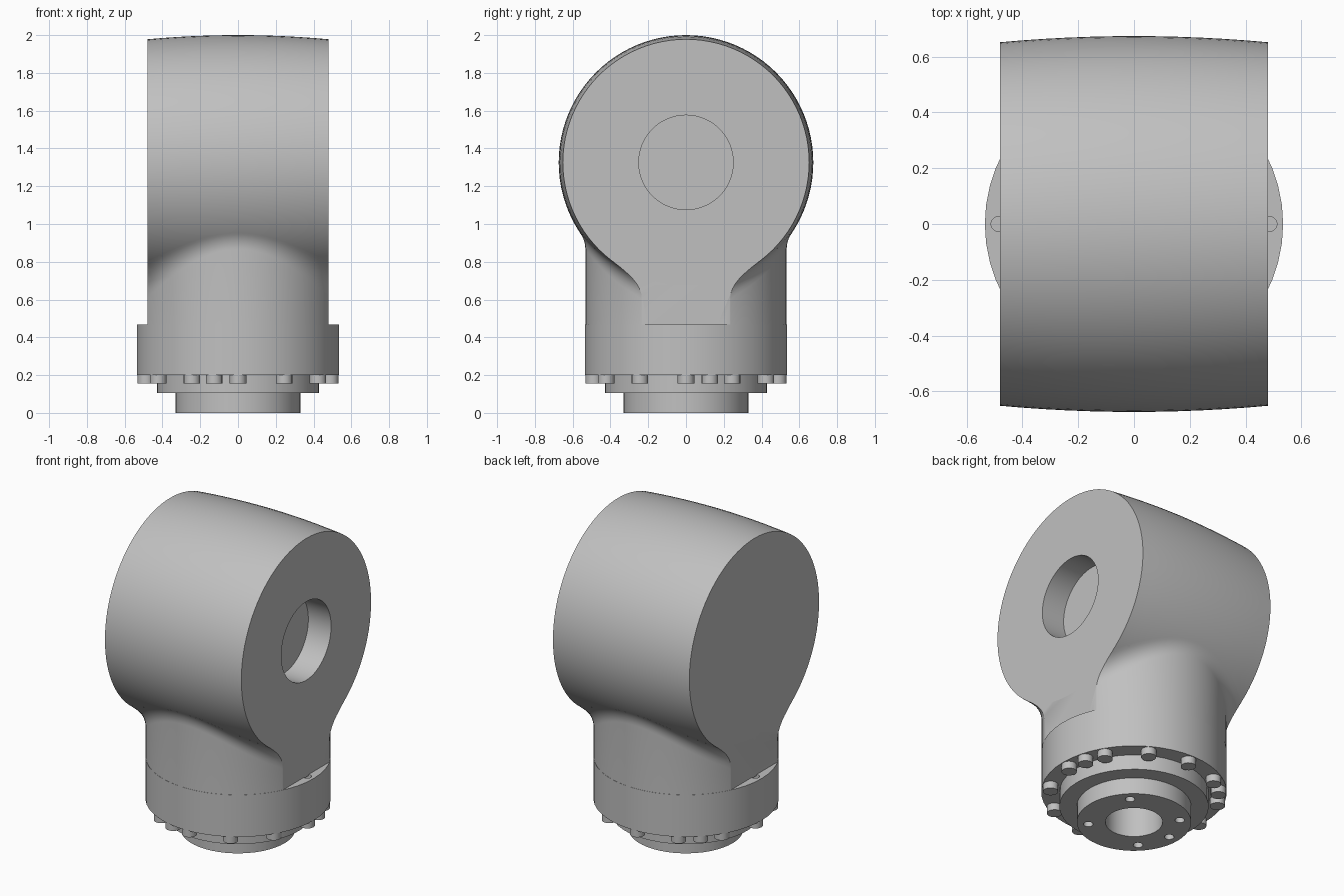
import bpy, bmesh
from math import sin, cos, tan, atan, pi, sqrt, radians
from mathutils import Matrix, Vector

cube = bpy.data.objects.get("Cube")
if cube:
    bpy.data.objects.remove(cube)

# One grey for the whole casting
grey = bpy.data.materials.new("plain_grey")
grey.use_nodes = True
COLOR = (0.53, 0.53, 0.53, 1)
grey.diffuse_color = COLOR
grey.node_tree.nodes["Principled BSDF"].inputs["Base Color"].default_value = COLOR

DRUM_Z, DRUM_R, CROWN, HALF_W = 1.326, 0.674, 0.022, 0.48
NECK_R, COLLAR_R, COLLAR_TOP = 0.533, 0.535, 0.467


def finish(name, bm):
    bmesh.ops.remove_doubles(bm, verts=bm.verts, dist=0.0001)
    bmesh.ops.recalc_face_normals(bm, faces=bm.faces)
    mesh = bpy.data.meshes.new(name)
    bm.to_mesh(mesh)
    bm.free()
    mesh.materials.append(grey)
    ob = bpy.data.objects.new(name, mesh)
    bpy.context.collection.objects.link(ob)
    return ob


def lathe(bm, profile, segments, matrix=Matrix()):
    """Revolve (radius, height) points; profile may be a function of the angle."""
    rings = []
    for i in range(segments):
        a = 2 * pi * i / segments
        points = profile(a) if callable(profile) else profile
        rings.append([bm.verts.new(matrix @ Vector((r * cos(a), r * sin(a), z)))
                      for r, z in points])
    for i, ring in enumerate(rings):
        nxt = rings[(i + 1) % segments]
        for j in range(len(ring) - 1):
            bm.faces.new((ring[j], nxt[j], nxt[j + 1], ring[j + 1]))


def rod(bm, radius, low, high, matrix, segments=16):
    lathe(bm, [(0, low), (radius, low), (radius, high), (0, high)], segments, matrix)


def smooth(ob, angle=30):
    bpy.ops.object.select_all(action='DESELECT')
    ob.select_set(True)
    bpy.context.view_layer.objects.active = ob
    bpy.ops.object.shade_smooth_by_angle(angle=radians(angle))


def around(radius, degrees):
    a = radians(degrees)
    return Matrix.Translation((radius * cos(a), radius * sin(a), 0))


def crown_radius(x):
    return DRUM_R - CROWN * (min(abs(x), HALF_W) / HALF_W) ** 2


# Crowned drum lying along x, with a round pocket in its +x face
steps = [HALF_W * (i / 6 - 1) for i in range(13)]
outline = [(0, -HALF_W)] + [(crown_radius(x), x) for x in steps]
outline += [(0.25, HALF_W), (0.25, HALF_W - 0.16), (0, HALF_W - 0.16)]
bm = bmesh.new()
lathe(bm, outline, 96, Matrix.Translation((0, 0, DRUM_Z)) @ Matrix.Rotation(pi / 2, 4, 'Y'))
smooth(finish("drum", bm))


# Neck that flares into the underside of the drum with a rolling fillet
def drum_under(r, a):
    return DRUM_Z - sqrt(crown_radius(r * cos(a)) ** 2 - (r * sin(a)) ** 2)


def neck_profile(a):
    z = drum_under(NECK_R, a)
    slope = atan((drum_under(NECK_R + 0.01, a) - z) / 0.01)
    reach = 0.14 * tan((pi / 2 - slope) / 2)
    r1 = NECK_R + reach * cos(slope)
    z1 = drum_under(r1, a)
    points = [(0, 0.46), (NECK_R, 0.46)]
    for i in range(9):
        t = i / 8
        points.append(((1 - t * t) * NECK_R + t * t * r1,
                       (1 - t) ** 2 * (z - reach) + 2 * t * (1 - t) * z + t * t * z1))
    return points + [(0, 0.9)]


bm = bmesh.new()
lathe(bm, neck_profile, 96)
bmesh.ops.remove_doubles(bm, verts=bm.verts, dist=0.0001)
for side in (1, -1):
    cut = bmesh.ops.bisect_plane(bm, geom=bm.verts[:] + bm.edges[:] + bm.faces[:],
                                 plane_co=(side * HALF_W, 0, 0), plane_no=(side, 0, 0),
                                 clear_outer=True)
    rim = [e for e in cut["geom_cut"] if isinstance(e, bmesh.types.BMEdge)]
    bmesh.ops.edgenet_fill(bm, edges=rim)
smooth(finish("neck", bm))

# Stepped base: collar, lower flange and hub with a centre bore
bm = bmesh.new()
lathe(bm, [(0, 0.3), (0.165, 0.3), (0.165, 0), (0.33, 0), (0.33, 0.105), (0.43, 0.105),
           (0.43, 0.2), (COLLAR_R, 0.2), (COLLAR_R, COLLAR_TOP), (0, COLLAR_TOP)], 48)
base = finish("stepped_base", bm)

# Small holes: five in the hub underside, two in the collar top
bm = bmesh.new()
for deg in (45, 135, 180, 225, 315):
    rod(bm, 0.028, -0.05, 0.08, around(0.265, deg))
for deg in (0, 180):
    rod(bm, 0.026, 0.36, 0.55, around(0.487, deg))
cutter = finish("hole_cutter", bm)
cutter.hide_render = True
mod = base.modifiers.new("holes", 'BOOLEAN')
mod.operation, mod.solver, mod.object = 'DIFFERENCE', 'EXACT', cutter
bpy.context.view_layer.objects.active = base
bpy.ops.object.modifier_apply(modifier=mod.name)
bpy.data.objects.remove(cutter)
smooth(base)

# Bolt heads under the collar: every 30 degrees plus three extra
bm = bmesh.new()
for deg in list(range(0, 360, 30)) + [15, 135, 255]:
    rod(bm, 0.044, 0.155, 0.21, around(0.488, deg))
smooth(finish("collar_bolts", bm))
